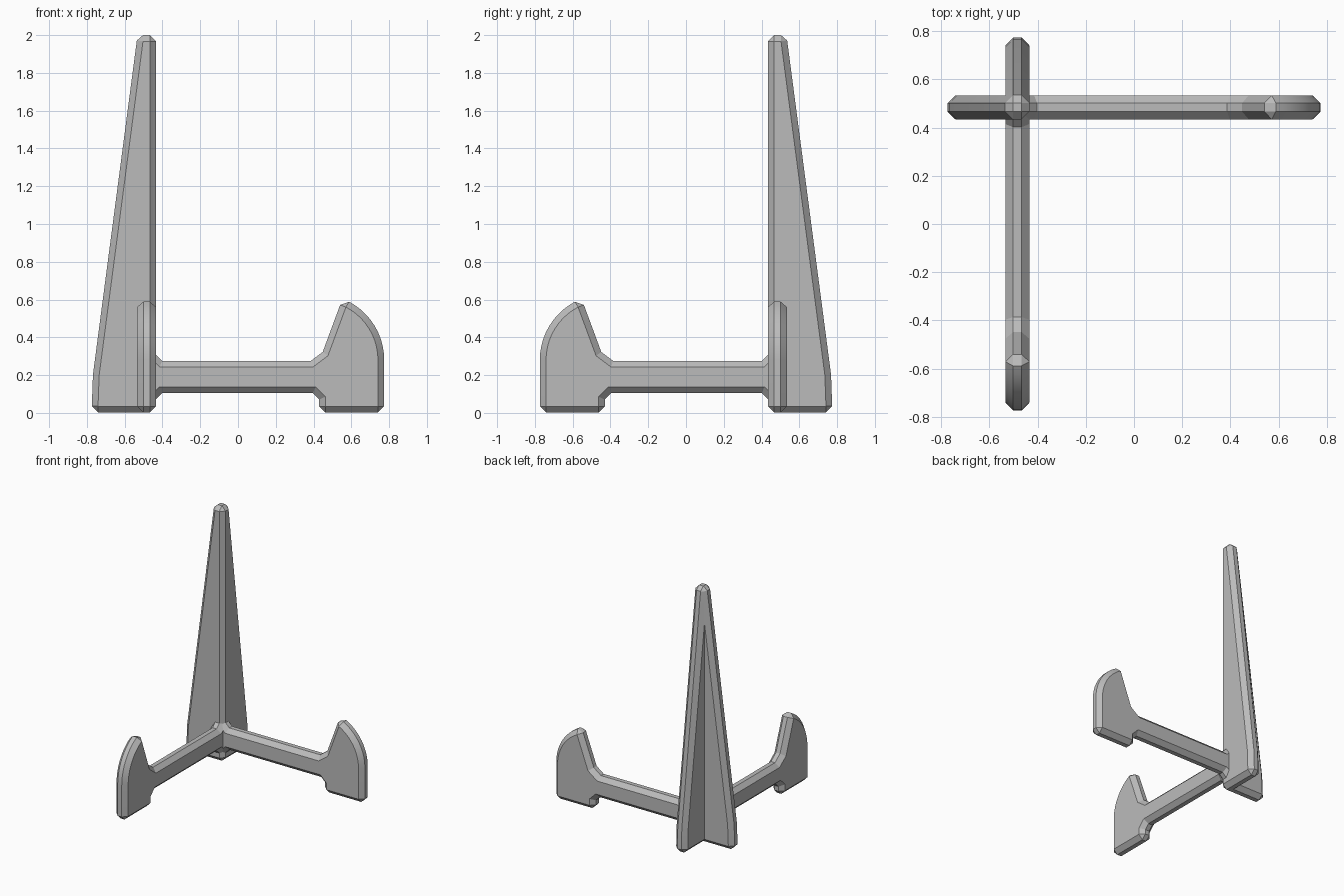
import bpy, bmesh, math
from mathutils import Vector

if "Cube" in bpy.data.objects:
    bpy.data.objects.remove(bpy.data.objects["Cube"])

BEVEL = 0.033      # chamfer width around the profile
HALF = 0.05        # half thickness of a plate
EDGE = 0.0175      # half width of the flat rim
OFFSET = 0.484     # distance of each plate from the centre

grey = bpy.data.materials.new("warm_grey")
grey.diffuse_color = (0.5, 0.5, 0.5, 1)
grey.use_nodes = True
grey.node_tree.nodes["Principled BSDF"].inputs["Base Color"].default_value = grey.diffuse_color

# Flat-face outline of one plate, counter-clockwise: post, arm and curved lip
arc = [(0.425 + 0.316 * math.cos(math.radians(a)), 0.28 + 0.316 * math.sin(math.radians(a)))
       for a in [62.4 * i / 10 for i in range(11)]]
outline = [(-0.741, 0.035), (-0.467, 0.035), (-0.467, 0.087), (-0.415, 0.138),
           (0.41, 0.138), (0.463, 0.085), (0.463, 0.035), (0.741, 0.035)]
outline += arc
outline += [(0.476, 0.302), (0.397, 0.243), (-0.415, 0.243), (-0.467, 0.294),
            (-0.467, 1.967), (-0.503, 1.967), (-0.735, 0.2)]
outline = [Vector(p) for p in outline]


def rim_points(i):
    """Outer rim points of one corner: two at a sharp convex corner, else one."""
    n = len(outline)
    a, p, b = outline[i - 1], outline[i], outline[(i + 1) % n]
    d0, d1 = (p - a).normalized(), (b - p).normalized()
    n0, n1 = Vector((d0.y, -d0.x)), Vector((d1.y, -d1.x))
    turn = math.atan2(d0.x * d1.y - d0.y * d1.x, d0.dot(d1))
    if turn > math.radians(20):
        return [p + n0 * BEVEL, p + n1 * BEVEL]
    return [p + (n0 + n1) * (BEVEL / (1 + n0.dot(n1)))]


def make_plate(name, location, angle):
    bm = bmesh.new()
    rims = [rim_points(i) for i in range(len(outline))]
    n = len(outline)
    sides = []
    for s in (-1, 1):
        face = [bm.verts.new((p.x, s * HALF, p.y)) for p in outline]
        rim = [[bm.verts.new((q.x, s * EDGE, q.y)) for q in r] for r in rims]
        bm.faces.new(face)
        for i in range(n):
            j = (i + 1) % n
            bm.faces.new((face[i], face[j], rim[j][0], rim[i][-1]))   # chamfer
            if len(rim[i]) == 2:
                bm.faces.new((face[i], rim[i][1], rim[i][0]))         # corner
        sides.append([v for r in rim for v in r])
    # Flat rim joining the two sides
    a, b = sides
    for i in range(len(a)):
        j = (i + 1) % len(a)
        bm.faces.new((a[i], a[j], b[j], b[i]))
    bmesh.ops.recalc_face_normals(bm, faces=bm.faces)
    mesh = bpy.data.meshes.new(name)
    bm.to_mesh(mesh)
    bm.free()
    mesh.materials.append(grey)
    obj = bpy.data.objects.new(name, mesh)
    obj.location = location
    obj.rotation_euler.z = angle
    bpy.context.collection.objects.link(obj)
    bpy.ops.object.select_all(action='DESELECT')
    obj.select_set(True)
    bpy.context.view_layer.objects.active = obj
    bpy.ops.object.shade_smooth_by_angle(angle=math.radians(20))


# Two identical plates crossing at the post
make_plate("side_arm_plate", (0, OFFSET, 0), 0)
make_plate("front_arm_plate", (-OFFSET, 0, 0), -math.pi / 2)
